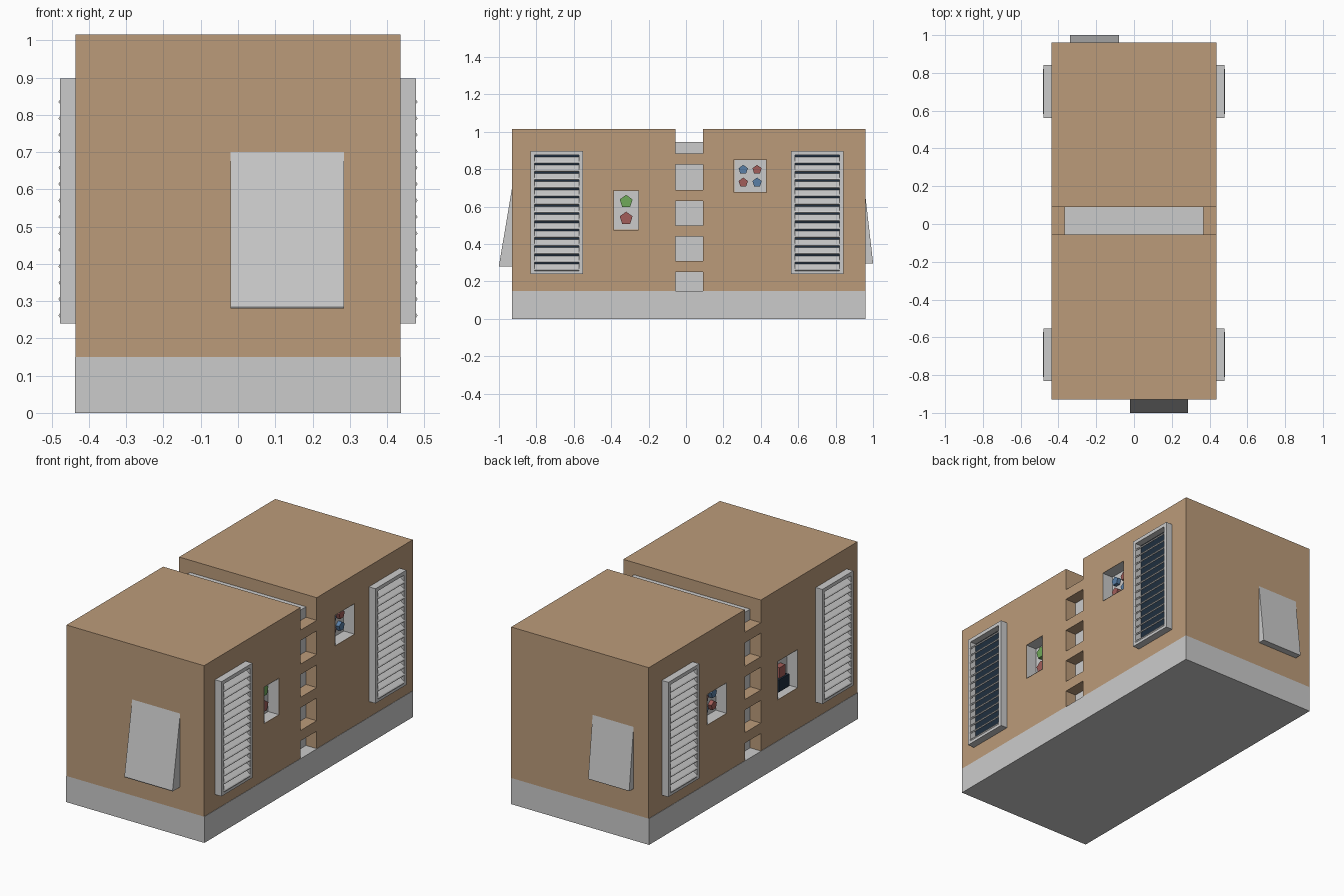
import bpy, bmesh, math
from mathutils import Vector

if "Cube" in bpy.data.objects:
    bpy.data.objects.remove(bpy.data.objects["Cube"])


def material(name, rgb):
    m = bpy.data.materials.new(name)
    m.diffuse_color = (*rgb, 1)
    m.use_nodes = True
    m.node_tree.nodes["Principled BSDF"].inputs["Base Color"].default_value = m.diffuse_color
    return m


TAN = material("tan", (0.50, 0.33, 0.195))
NAVY = material("dark_blue", (0.014, 0.028, 0.05))
RED = material("red", (0.36, 0.11, 0.10))
GREEN = material("green", (0.16, 0.40, 0.10))
BLUE = material("blue", (0.10, 0.21, 0.38))


def finish(name, bm, mat=None):
    bmesh.ops.recalc_face_normals(bm, faces=bm.faces)
    me = bpy.data.meshes.new(name)
    bm.to_mesh(me)
    bm.free()
    ob = bpy.data.objects.new(name, me)
    bpy.context.collection.objects.link(ob)
    if mat:
        me.materials.append(mat)
    return ob


def add_box(bm, x, y, z):
    verts = bmesh.ops.create_cube(bm, size=1)["verts"]
    for v in verts:
        v.co = [(r[0] + r[1]) / 2 + c * (r[1] - r[0]) for c, r in zip(v.co, (x, y, z))]


def box(name, x, y, z, mat=None):
    bm = bmesh.new()
    add_box(bm, sorted(x), y, z)
    return finish(name, bm, mat)


def add_prism(bm, profile, axis, a, b):
    """Extrude a profile in the two other axes (in x, y, z order) from a to b."""
    def place(p, t):
        co = list(p)
        co.insert(axis, t)
        return bm.verts.new(co)
    face = bm.faces.new([place(p, a) for p in profile])
    new = bmesh.ops.extrude_face_region(bm, geom=[face])["geom"]
    shift = Vector((0, 0, 0))
    shift[axis] = b - a
    bmesh.ops.translate(bm, vec=shift, verts=[g for g in new if isinstance(g, bmesh.types.BMVert)])


def prism(name, profile, axis, a, b, mat=None):
    bm = bmesh.new()
    add_prism(bm, profile, axis, a, b)
    return finish(name, bm, mat)


def mirror_x(ob):
    m = ob.modifiers.new("mirror", "MIRROR")
    m.use_clip = False
    return ob


W = 0.436            # half width of the body
DEPTH = 0.068        # depth of pockets and of the central channel
FRONT, REAR, CH0, CH1 = -0.93, 0.96, -0.055, 0.09

# Base plinth, two body halves, and the channel core between them
box("base", (-W - 0.002, W + 0.002), (FRONT, REAR), (0, 0.15))
halves = {
    "front_body": box("front_body", (-W, W), (FRONT, CH0), (0.15, 1.015), TAN),
    "rear_body": box("rear_body", (-W, W), (CH1, REAR), (0.15, 1.015), TAN),
}
box("channel_core", (-W + DEPTH, W - DEPTH), (CH0, CH1), (0.15, 0.945))

# Ladder rungs on both sides of the channel
bm = bmesh.new()
for z in (0.25, 0.44, 0.63, 0.825):
    add_box(bm, (W - DEPTH, W), (CH0, CH1), (z, z + 0.06))
mirror_x(finish("ladder_rungs", bm, TAN))


# Recessed control pockets with a grey lining
def pocket(name, half, side, y, z):
    body = halves[half]
    cutter = box(name + "_cutter", (side * (W - DEPTH), side * (W + 0.1)), y, z)
    cutter.hide_render = True
    mod = body.modifiers.new(name, "BOOLEAN")
    mod.object = cutter
    mod.solver = "EXACT"
    bpy.context.view_layer.objects.active = body
    bpy.ops.object.modifier_apply(modifier=mod.name)
    bpy.data.objects.remove(cutter)
    e = 0.002
    bm = bmesh.new()
    add_box(bm, sorted((side * (W - DEPTH + e), side * W)),
            (y[0] + e, y[1] - e), (z[0] + e, z[1] - e))
    outer = max(bm.faces, key=lambda f: f.calc_center_median().x * side)
    bmesh.ops.delete(bm, geom=[outer], context="FACES_ONLY")
    lining = finish(name + "_lining", bm)
    lining.data.flip_normals()


def button(name, side, y, z, r, mat):
    pts = [(y + r * math.sin(k * math.tau / 5), z + r * math.cos(k * math.tau / 5)) for k in range(5)]
    x = W - DEPTH
    prism(name, pts, 0, side * x, side * (x + 0.025), mat)


pocket("start_stop_pocket", "front_body", 1, (-0.387, -0.253), (0.475, 0.685))
button("green_button", 1, -0.32, 0.627, 0.036, GREEN)
button("red_button", 1, -0.32, 0.537, 0.036, RED)

for label, side, zc in (("right", 1, 0.763), ("left", -1, 0.572)):
    pocket(label + "_keypad_pocket", "rear_body", side, (0.256, 0.431), (zc - 0.088, zc + 0.088))
    for i, dy in enumerate((-0.037, 0.037)):
        for j, dz in enumerate((0.034, -0.034)):
            button(f"{label}_key_{i}{j}", side, 0.343 + dy, zc + dz, 0.026,
                   BLUE if i == j else RED)

# Switch pocket on the left side
pocket("switch_pocket", "front_body", -1, (-0.387, -0.207), (0.385, 0.605))
xb = -(W - DEPTH)
box("switch_block", (xb, xb - 0.045), (-0.345, -0.25), (0.405, 0.475), NAVY)
box("switch_handle", (xb, xb - 0.035), (-0.325, -0.27), (0.475, 0.535), RED)

# Louvred vents, two per side
for label, yc in (("front", -0.692), ("rear", 0.702)):
    y0, y1, z0, z1, t = yc - 0.14, yc + 0.14, 0.24, 0.897, 0.021
    bm = bmesh.new()
    for y in ((y0, y0 + t), (y1 - t, y1)):
        add_box(bm, (W, 0.478), y, (z0, z1))
    for z in ((z0, z0 + t), (z1 - t, z1)):
        add_box(bm, (W, 0.478), (y0 + t, y1 - t), z)
    mirror_x(finish(label + "_vent_frame", bm))
    mirror_x(box(label + "_vent_backing", (W, 0.441), (y0 + t, y1 - t), (z0 + t, z1 - t), NAVY))
    bm = bmesh.new()
    for k in range(14):
        z = 0.261 + 0.0441 * k
        add_prism(bm, [(0.482, z), (0.478, z + 0.006), (0.446, z + 0.031), (0.443, z + 0.025), (0.478, z - 0.005)],
                  1, y0 + t, y1 - t)
    mirror_x(finish(label + "_vent_slats", bm))

# Sloping hoods on the front and rear ends
prism("front_hood", [(FRONT, 0.70), (-1.0, 0.284), (-0.998, 0.28), (FRONT, 0.28)], 0, -0.02, 0.285)
prism("rear_hood", [(REAR, 0.65), (1.0, 0.30), (0.998, 0.296), (REAR, 0.296)], 0, -0.34, -0.08)
